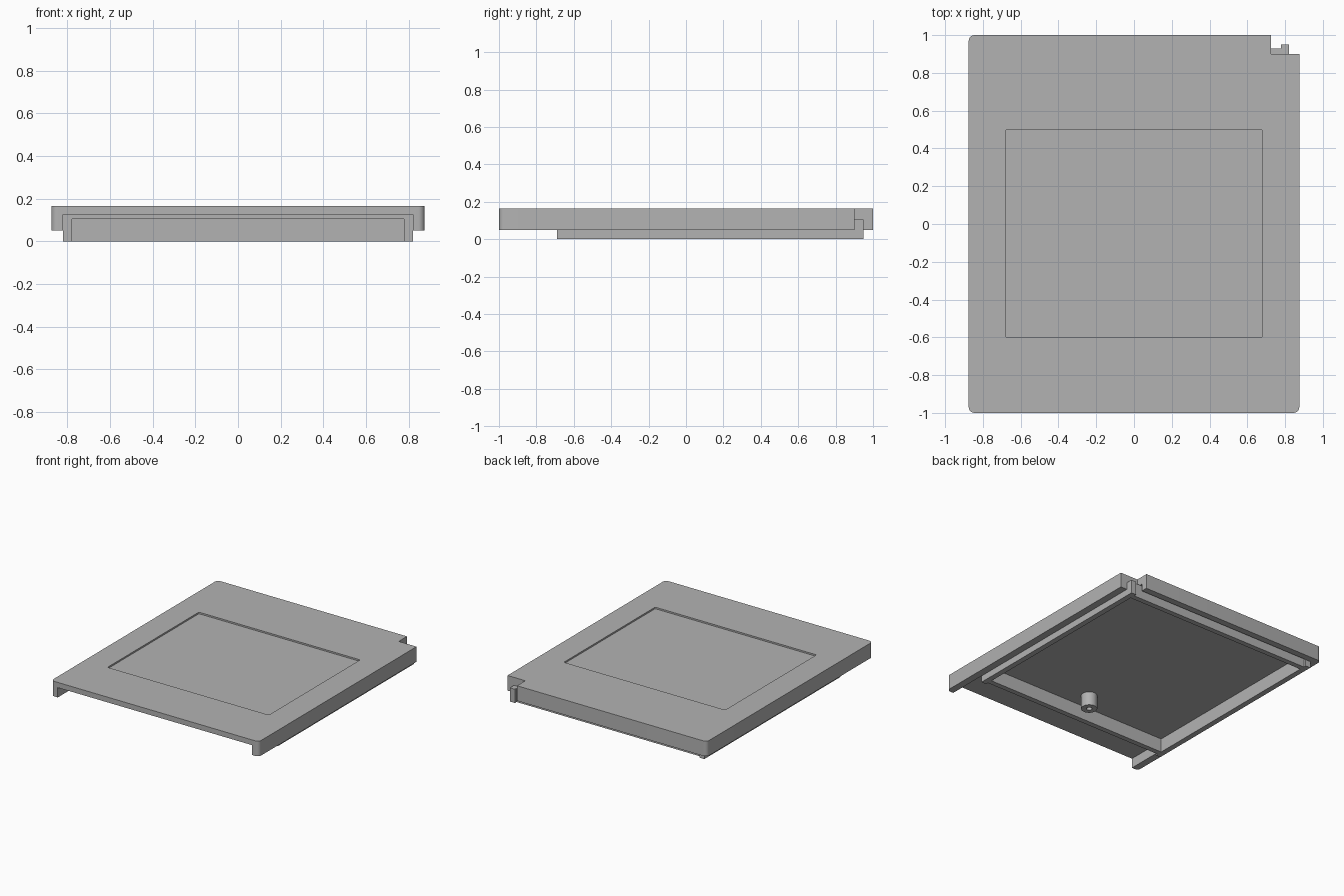
import bpy, bmesh, math

cube = bpy.data.objects.get("Cube")
if cube:
    bpy.data.objects.remove(cube, do_unlink=True)

grey = bpy.data.materials.new("plain grey")
grey.use_nodes = True
grey.diffuse_color = (0.45, 0.45, 0.45, 1)
grey.node_tree.nodes["Principled BSDF"].inputs["Base Color"].default_value = grey.diffuse_color


def rounded(x0, x1, y0, y1, r, steps=6):
    """Rectangle outline with rounded corners."""
    centres = [(x1 - r, y1 - r), (x0 + r, y1 - r), (x0 + r, y0 + r), (x1 - r, y0 + r)]
    points = []
    for quarter, (cx, cy) in enumerate(centres):
        for i in range(steps + 1):
            a = (quarter + i / steps) * math.pi / 2
            points.append((cx + r * math.cos(a), cy + r * math.sin(a)))
    return points


def rect(x0, x1, y0, y1):
    return [(x0, y0), (x1, y0), (x1, y1), (x0, y1)]


def prism(name, outline, z0, z1):
    """Outline extruded straight up from z0 to z1."""
    bm = bmesh.new()
    face = bm.faces.new([bm.verts.new((x, y, z0)) for x, y in outline])
    top = bmesh.ops.extrude_face_region(bm, geom=[face])["geom"]
    moved = [v for v in top if isinstance(v, bmesh.types.BMVert)]
    bmesh.ops.translate(bm, verts=moved, vec=(0, 0, z1 - z0))
    bmesh.ops.recalc_face_normals(bm, faces=bm.faces)
    mesh = bpy.data.meshes.new(name)
    bm.to_mesh(mesh)
    bm.free()
    mesh.materials.append(grey)
    obj = bpy.data.objects.new(name, mesh)
    bpy.context.collection.objects.link(obj)
    return obj


def activate(obj):
    bpy.ops.object.select_all(action="DESELECT")
    obj.select_set(True)
    bpy.context.view_layer.objects.active = obj


def cut(target, cutter):
    cutter.hide_render = True
    mod = target.modifiers.new("cut", "BOOLEAN")
    mod.operation, mod.solver, mod.object = "DIFFERENCE", "EXACT", cutter
    activate(target)
    bpy.ops.object.modifier_apply(modifier=mod.name)
    bpy.data.objects.remove(cutter, do_unlink=True)


# Main cover: top panel with side and back walls, open at the front
cover = prism("cover", rounded(-0.875, 0.875, -1, 1, 0.03), 0.05, 0.165)
cut(cover, prism("cavity", rect(-0.82, 0.82, -1.2, 0.95), -0.1, 0.125))
cut(cover, prism("corner_notch", rect(0.725, 1.1, 0.9, 1.2), -0.1, 0.3))
cut(cover, prism("panel_recess", rounded(-0.68, 0.68, -0.6, 0.5, 0.01), 0.153, 0.3))

# Liner plate under the top panel, notched at the same corner
prism("liner_plate", [(-0.82, -0.69), (0.82, -0.69), (0.82, 0.9), (0.725, 0.9),
                      (0.725, 0.95), (-0.82, 0.95)], 0.105, 0.13)

# Rim bars: the side bars run past the front and back bars
for name, side in (("left_rim_bar", 1), ("right_rim_bar", -1)):
    x0, x1 = sorted((side * 0.778, side * 0.82))
    prism(name, rect(x0, x1, -0.69, 0.95), 0, 0.105)
prism("front_rim_bar", rect(-0.778, 0.778, -0.67, -0.63), 0, 0.105)
prism("back_rim_bar", rect(-0.778, 0.778, 0.89, 0.93), 0, 0.105)

# Hollow screw post under the panel
post = prism("screw_post", rounded(-0.057, 0.057, -0.547, -0.433, 0.0569, 8), 0, 0.106)
cut(post, prism("post_hole", rounded(-0.02, 0.02, -0.51, -0.47, 0.0199, 6), -0.05, 0.09))

for obj in (cover, post):
    activate(obj)
    bpy.ops.object.shade_smooth_by_angle(angle=math.radians(30))
